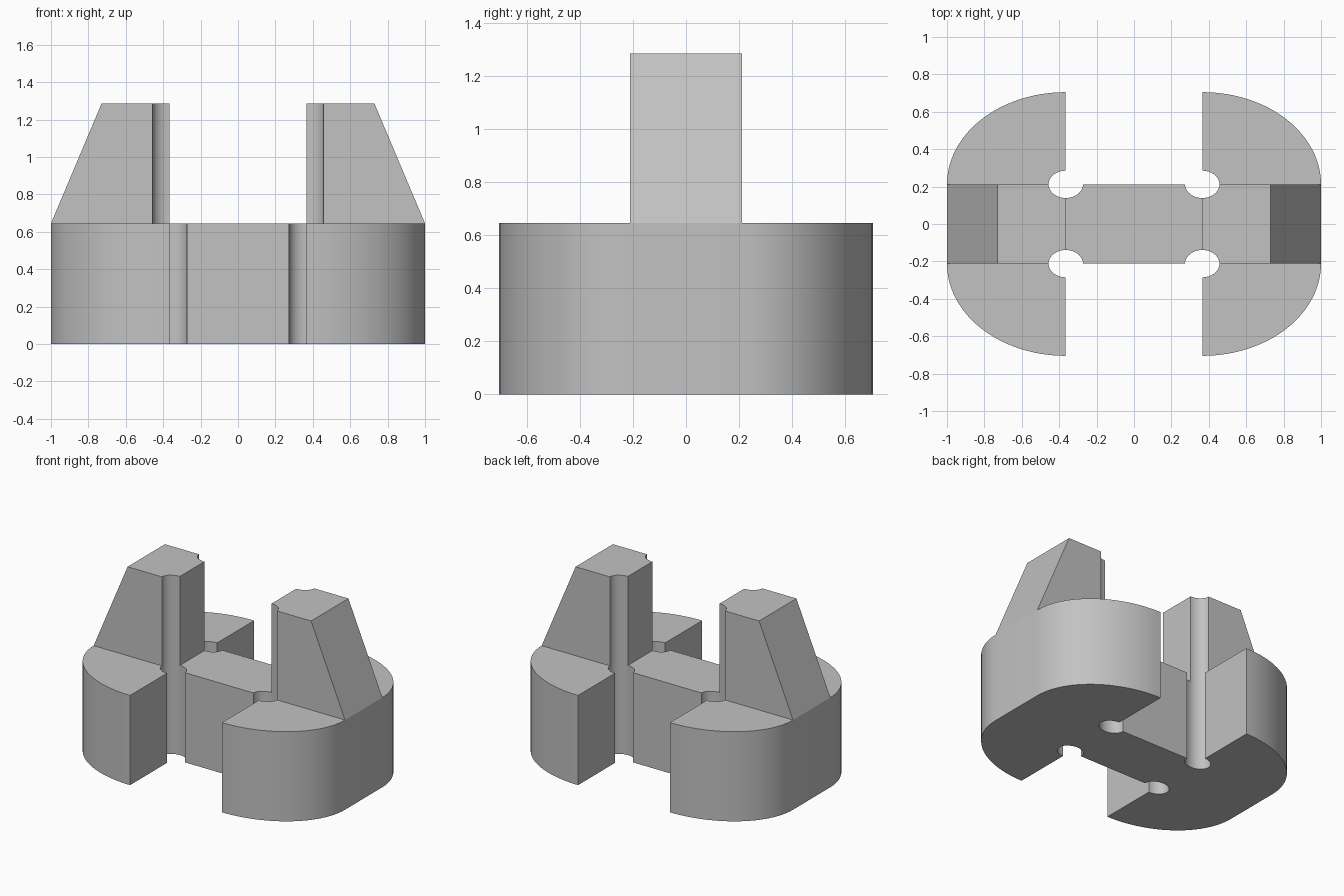
import bpy, bmesh, math

if "Cube" in bpy.data.objects:
    bpy.data.objects.remove(bpy.data.objects["Cube"], do_unlink=True)

# Main dimensions
GAP_X, ARM_Y = 0.365, 0.212          # inner corner where the relief holes sit
HALF_X, HALF_Y = 1.0, 0.705
BASE_Z, TOP_Z, TOP_X = 0.645, 1.285, 0.73
HOLE_RX, HOLE_RY = 0.092, 0.073

grey = bpy.data.materials.new("plain grey")
grey.use_nodes = True
colour = (0.54, 0.54, 0.54, 1)
grey.diffuse_color = colour
grey.node_tree.nodes["Principled BSDF"].inputs["Base Color"].default_value = colour


def arc(rx, ry, start, end, steps):
    """Elliptical arc about the inner corner, angles in degrees."""
    angles = [math.radians(start + (end - start) * i / steps) for i in range(steps + 1)]
    return [(GAP_X + rx * math.cos(a), ARM_Y + ry * math.sin(a)) for a in angles]


def mirrored(points, sx, sy):
    flipped = [(x * sx, y * sy) for x, y in points]
    return flipped[::-1] if sx * sy < 0 else flipped


def prism(name, outline, z0, z1, top_limit=HALF_X):
    """Extrude an outline, pulling the top in to top_limit along x."""
    bm = bmesh.new()
    low = [bm.verts.new((x, y, z0)) for x, y in outline]
    high = [bm.verts.new((max(-top_limit, min(top_limit, x)), y, z1)) for x, y in outline]
    bm.faces.new(low)
    bm.faces.new(high)
    n = len(outline)
    for i in range(n):
        j = (i + 1) % n
        bm.faces.new((low[i], low[j], high[j], high[i]))
    bmesh.ops.recalc_face_normals(bm, faces=bm.faces[:])
    mesh = bpy.data.meshes.new(name)
    bm.to_mesh(mesh)
    bm.free()
    mesh.materials.append(grey)
    obj = bpy.data.objects.new(name, mesh)
    bpy.context.collection.objects.link(obj)
    bpy.ops.object.select_all(action="DESELECT")
    obj.select_set(True)
    bpy.context.view_layer.objects.active = obj
    bpy.ops.object.shade_smooth_by_angle(angle=math.radians(30))
    return obj


# Base: rounded lobes, two open slots and four relief holes
quarter = arc(HALF_X - GAP_X, HALF_Y - ARM_Y, 0, 90, 24) + arc(HOLE_RX, HOLE_RY, 90, -180, 36)
base_outline = (quarter + mirrored(quarter, -1, 1)
                + mirrored(quarter, -1, -1) + mirrored(quarter, 1, -1))
prism("base", base_outline, 0, BASE_Z)

# Sloped uprights with scooped inner corners
half = [(HALF_X, ARM_Y)] + arc(HOLE_RX, HOLE_RY, 0, -90, 12)
upright_outline = half + mirrored(half, 1, -1)
for name, side in (("left_upright", 1), ("right_upright", -1)):
    prism(name, mirrored(upright_outline, side, 1), BASE_Z, TOP_Z, TOP_X)
